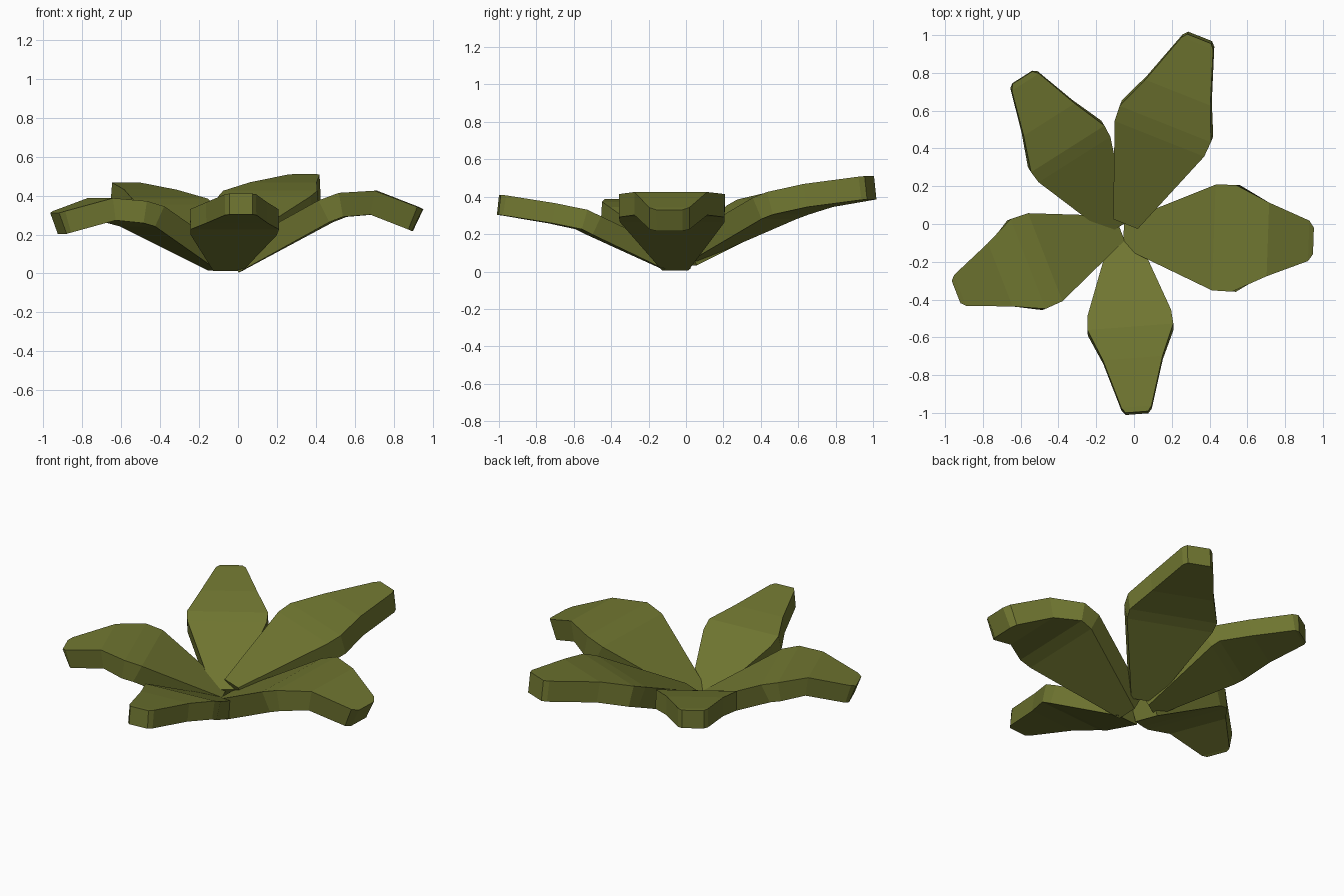
import bpy, bmesh
from mathutils import Vector

if "Cube" in bpy.data.objects:
    bpy.data.objects.remove(bpy.data.objects["Cube"])

mat = bpy.data.materials.new("olive_leaf")
mat.diffuse_color = (0.16, 0.18, 0.03, 1)
mat.use_nodes = True
mat.node_tree.nodes["Principled BSDF"].inputs["Base Color"].default_value = mat.diffuse_color


def leaf(name, base, tip, thick, stations):
    """Bent slab. stations: (distance along axis, top height, half width)."""
    axis = Vector((tip[0] - base[0], tip[1] - base[1], 0))
    length = axis.length
    axis.normalize()
    side = Vector((-axis.y, axis.x, 0))
    origin = Vector((base[0], base[1], 0))
    pts = [Vector((s * length, z)) for s, z, _ in stations]
    bm = bmesh.new()
    rings = []
    for i, (p, st) in enumerate(zip(pts, stations)):
        # thickness runs square to the bent centre line
        t = (pts[min(i + 1, len(pts) - 1)] - pts[max(i - 1, 0)]).normalized()
        q = p + Vector((t.y, -t.x)) * thick
        q.y = max(q.y, 0.0)
        ring = []
        for c, sgn in ((p, 1), (p, -1), (q, -1), (q, 1)):
            co = origin + axis * c.x + side * sgn * st[2]
            co.z = c.y
            ring.append(bm.verts.new(co))
        rings.append(ring)
    for a, b in zip(rings, rings[1:]):
        for k in range(4):
            n = (k + 1) % 4
            bm.faces.new((a[k], a[n], b[n], b[k]))
    bm.faces.new(rings[0])
    bm.faces.new(rings[-1])
    bmesh.ops.recalc_face_normals(bm, faces=bm.faces)
    me = bpy.data.meshes.new(name)
    bm.to_mesh(me)
    bm.free()
    me.materials.append(mat)
    ob = bpy.data.objects.new(name, me)
    bpy.context.collection.objects.link(ob)


# five leaves spreading from the centre
leaf("front_leaf", (-0.055, -0.075), (0.015, -0.995), 0.108,
     [(0, .11, .075), (.43, .295, .222), (.51, .33, .228), (.69, .365, .158),
      (.97, .407, .08), (1, .41, .06)])
leaf("right_leaf", (-0.055, -0.055), (0.95, -0.09), 0.125,
     [(0, .115, .07), (.475, .375, .28), (.58, .414, .283), (.76, .425, .195),
      (.975, .342, .107), (1, .33, .07)])
leaf("back_right_leaf", (-0.045, 0.0), (0.345, 0.98), 0.125,
     [(0, .17, .07), (.46, .395, .255), (.54, .425, .26), (.71, .468, .185),
      (.975, .507, .09), (1, .51, .068)])
leaf("back_left_leaf", (-0.086, -0.02), (-0.59, 0.775), 0.11,
     [(0, .13, .065), (.455, .355, .225), (.525, .385, .23), (.72, .43, .16),
      (.97, .467, .085), (1, .468, .062)])
leaf("left_leaf", (-0.075, -0.022), (-0.942, -0.36), 0.115,
     [(0, .115, .07), (.455, .345, .25), (.56, .372, .255), (.73, .387, .18),
      (.975, .32, .088), (1, .311, .063)])
